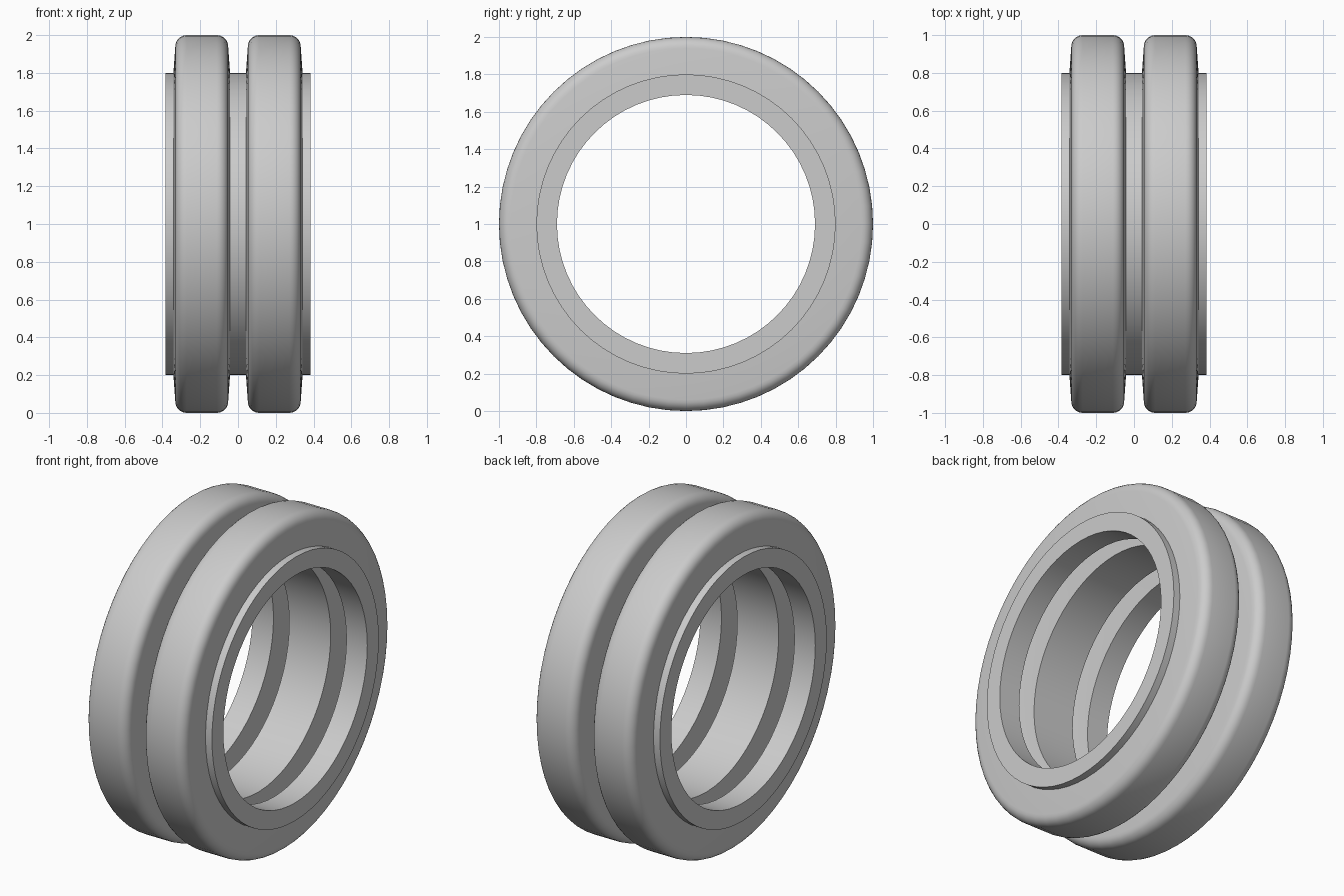
import bpy, bmesh
from math import sin, cos, pi

if "Cube" in bpy.data.objects:
    bpy.data.objects.remove(bpy.data.objects["Cube"])

SEG = 64           # sides around the axle
MID = 0.192        # x centre of each tyre


def bump(half_base, half_top, r_base, r_top, fillet, steps=6):
    """Tyre cross-section from right foot to left foot, as (x, radius)."""
    arc = []
    for i in range(steps + 1):
        a = pi / 2 * i / steps
        arc.append((half_top - fillet + fillet * cos(a),
                    r_top - fillet + fillet * sin(a)))
    side = [(half_base, r_base)] + arc
    return ([(MID + x, r) for x, r in side] +
            [(MID - x, r) for x, r in reversed(side)])


def mirrored(half):
    return half + [(-x, r) for x, r in reversed(half)]


def lathe(name, profile):
    """Revolve a closed profile about the x axis at height 1."""
    bm = bmesh.new()
    rings = []
    for k in range(SEG):
        a = 2 * pi * k / SEG
        rings.append([bm.verts.new((x, r * sin(a), 1 + r * cos(a)))
                      for x, r in profile])
    n = len(profile)
    for k in range(SEG):
        p, q = rings[k], rings[(k + 1) % SEG]
        for i in range(n):
            j = (i + 1) % n
            bm.faces.new((p[i], p[j], q[j], q[i]))
    bmesh.ops.recalc_face_normals(bm, faces=bm.faces)
    mesh = bpy.data.meshes.new(name)
    bm.to_mesh(mesh)
    bm.free()
    obj = bpy.data.objects.new(name, mesh)
    bpy.context.collection.objects.link(obj)
    bpy.ops.object.select_all(action='DESELECT')
    bpy.context.view_layer.objects.active = obj
    obj.select_set(True)
    bpy.ops.object.shade_smooth_by_angle(angle=0.5)
    return obj


# Outer skin: rim edge, twin tyres, middle band
outer = mirrored([(0.385, 0.8)] + bump(0.15, 0.14, 0.8, 1.0, 0.06))
# Inner skin: bore with a hollow channel inside each tyre
inner = mirrored([(0.385, 0.69)] + bump(0.053, 0.045, 0.69, 0.9, 0.02, 4))
lathe("twin_wheel", outer + inner[::-1])
